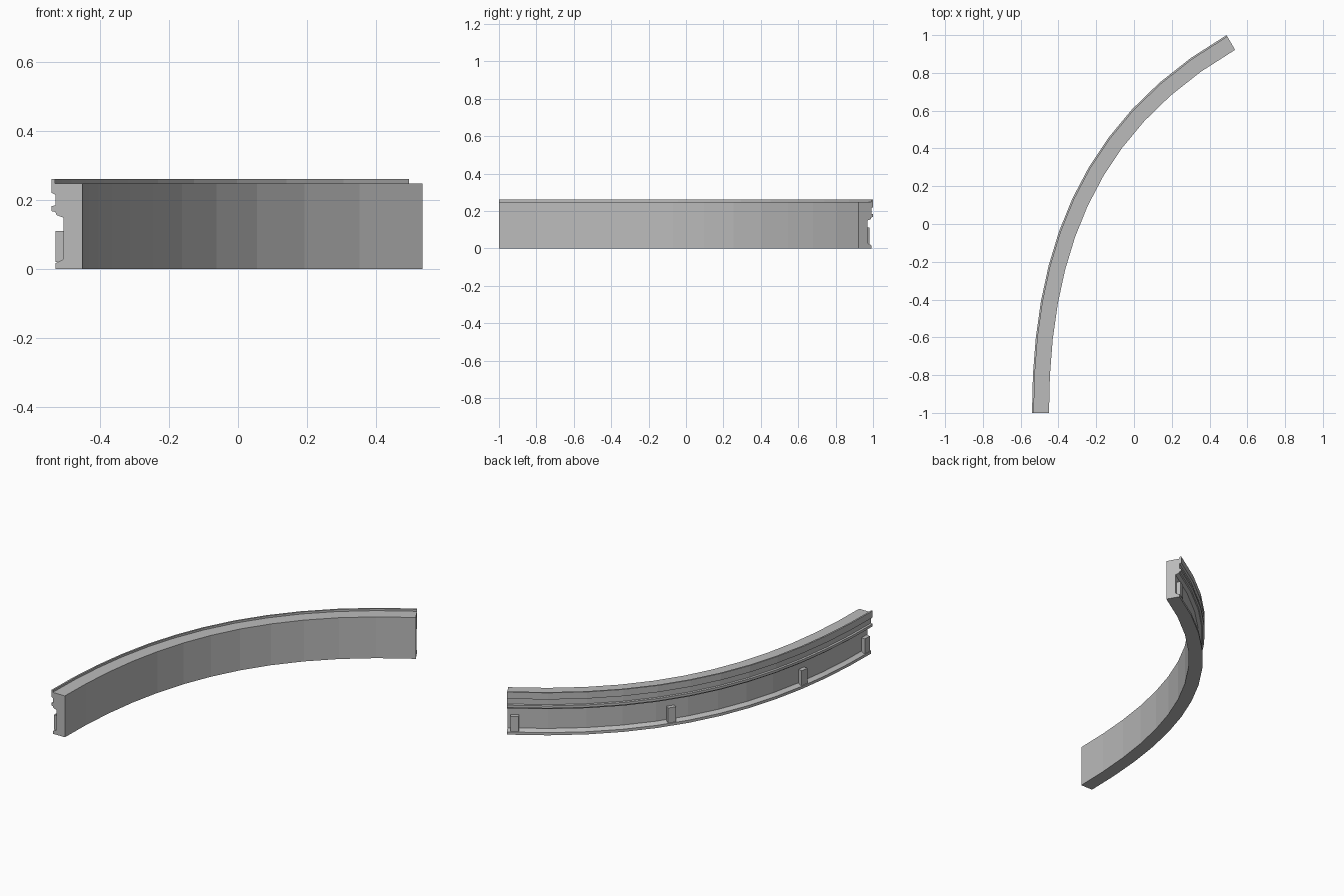
import bpy, bmesh
from mathutils import Vector

cube = bpy.data.objects.get("Cube")
if cube:
    bpy.data.objects.remove(cube, do_unlink=True)

grey = bpy.data.materials.new("plain_grey")
grey.use_nodes = True
colour = (0.5, 0.5, 0.5, 1)
grey.diffuse_color = colour
grey.node_tree.nodes["Principled BSDF"].inputs["Base Color"].default_value = colour

# Outer edge of the curved moulding, as one cubic path in plan
START, END = Vector((-0.54, -1, 0)), Vector((0.49, 1, 0))
H1 = START + Vector((0, 0.82, 0))
H2 = END - 0.93 * Vector((0.866, 0.5, 0))
SEGMENTS = 12


def path_point(t):
    u = 1 - t
    return u**3 * START + 3 * u * u * t * H1 + 3 * u * t * t * H2 + t**3 * END


def path_frame(t):
    u = 1 - t
    tangent = (u * u * (H1 - START) + 2 * u * t * (H2 - H1) + t * t * (END - H2)).normalized()
    inward = Vector((tangent.y, -tangent.x, 0))
    return path_point(t), tangent, inward


def finish(name, bm):
    bmesh.ops.recalc_face_normals(bm, faces=bm.faces)
    mesh = bpy.data.meshes.new(name)
    bm.to_mesh(mesh)
    bm.free()
    mesh.materials.append(grey)
    obj = bpy.data.objects.new(name, mesh)
    bpy.context.collection.objects.link(obj)
    return obj


def sweep(name, profile):
    bm = bmesh.new()
    rings = []
    for i in range(SEGMENTS + 1):
        p, _, inward = path_frame(i / SEGMENTS)
        rings.append([bm.verts.new(p + inward * d + Vector((0, 0, z))) for d, z in profile])
    n = len(profile)
    for a, b in zip(rings, rings[1:]):
        for k in range(n):
            m = (k + 1) % n
            bm.faces.new((a[k], a[m], b[m], b[k]))
    bm.faces.new(rings[0])
    bm.faces.new(rings[-1])
    return finish(name, bm)


# Cross-section: (depth in from the outer edge, height)
sweep("curved_moulding", [
    (0.09, 0), (0.09, 0.248), (0.01, 0.248), (0.01, 0.26), (0, 0.26),
    (0, 0.22), (0.011, 0.215), (0.011, 0.184), (0, 0.182), (0, 0.167),
    (0.011, 0.165), (0.014, 0.156), (0.035, 0.148), (0.035, 0.03),
    (0.031, 0.026), (0.011, 0.016), (0.011, 0)])


# Small upright posts in the recess
def post(name, t):
    p, tangent, inward = path_frame(t)
    bm = bmesh.new()
    bmesh.ops.create_cube(bm, size=1)
    for v in bm.verts:
        d, s, h = v.co
        v.co = p + inward * (0.026 + d * 0.03) + tangent * s * 0.045
        v.co.z = 0.065 + h * 0.09
    finish(name, bm)


for i, t in enumerate((0.014, 0.24, 0.63, 0.985)):
    post(f"recess_post_{i + 1}", t)
